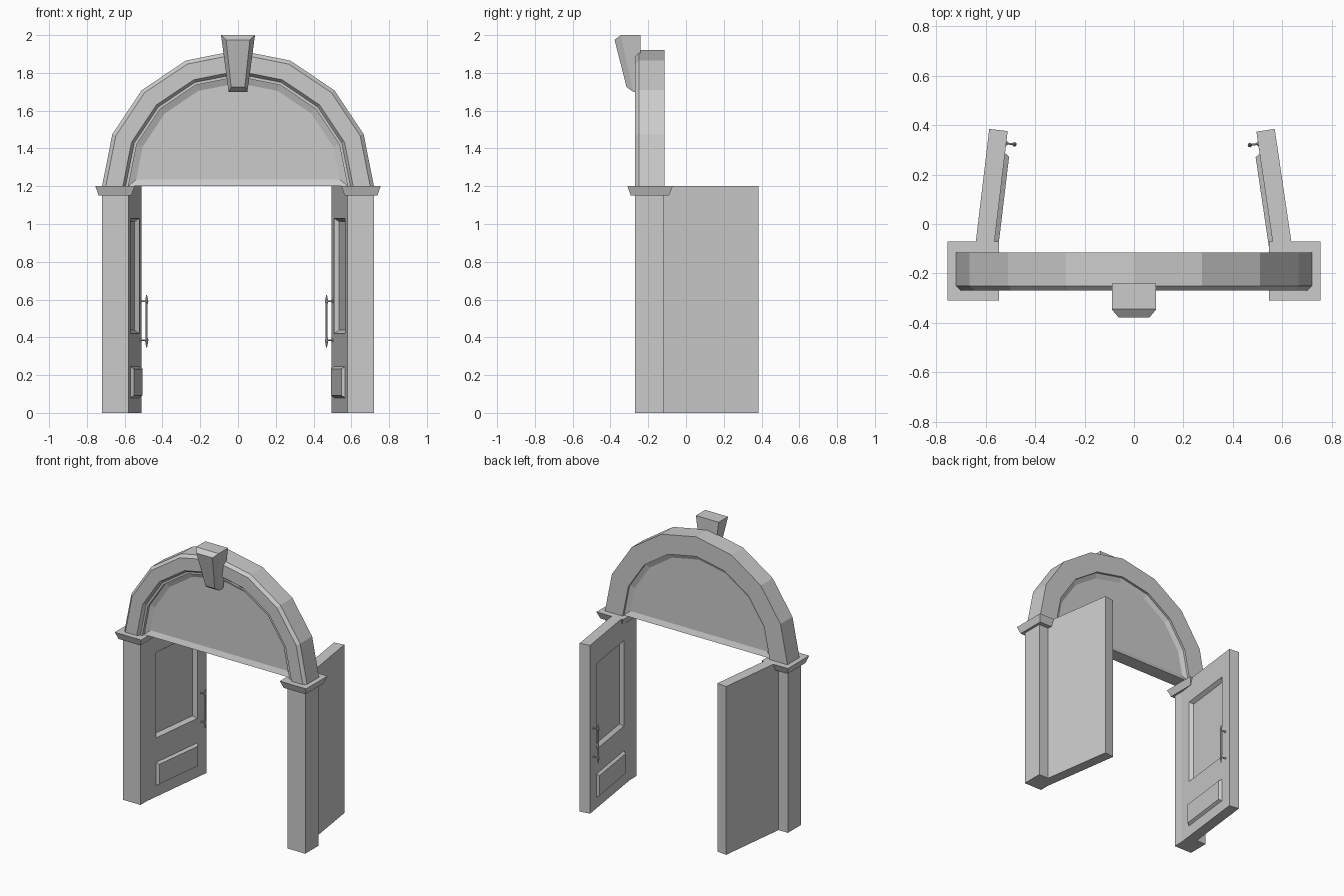
import bpy, bmesh, math
from mathutils import Matrix, Vector

if "Cube" in bpy.data.objects:
    bpy.data.objects.remove(bpy.data.objects["Cube"])


def finish(bm, name):
    bmesh.ops.recalc_face_normals(bm, faces=bm.faces)
    me = bpy.data.meshes.new(name)
    bm.to_mesh(me)
    bm.free()
    ob = bpy.data.objects.new(name, me)
    bpy.context.collection.objects.link(ob)
    return ob


def loft(bm, rings, cap=True):
    """Join equal-length point rings with quads, cap both ends."""
    vs = [[bm.verts.new(p) for p in r] for r in rings]
    n = len(vs[0])
    for a, b in zip(vs, vs[1:]):
        for i in range(n):
            j = (i + 1) % n
            bm.faces.new((a[i], a[j], b[j], b[i]))
    if cap:
        bm.faces.new(vs[0])
        bm.faces.new(vs[-1])


def rect(x0, x1, y0, y1, z):
    return [(x0, y0, z), (x1, y0, z), (x1, y1, z), (x0, y1, z)]


def mirrored(ob):
    ob.modifiers.new("Mirror", 'MIRROR').use_axis[0] = True


# Posts and flared capitals
bm = bmesh.new()
loft(bm, [rect(0.58, 0.72, -0.27, -0.12, z) for z in (0, 1.15)])
mirrored(finish(bm, "post"))
bm = bmesh.new()
loft(bm, [rect(0.565, 0.738, -0.292, -0.09, 1.15),
          rect(0.547, 0.755, -0.31, -0.07, 1.2)])
mirrored(finish(bm, "capital"))

# Arch moulding: profile (radius, y) swept over a half circle of 8 segments
SPRING = 1.2
angles = [math.pi * i / 8 for i in range(9)]
profile = [(0.72, -0.115), (0.72, -0.25), (0.70, -0.27), (0.61, -0.27),
           (0.595, -0.25), (0.58, -0.25), (0.58, -0.115)]
bm = bmesh.new()
loft(bm, [[(r * math.cos(a), y, SPRING + r * math.sin(a)) for r, y in profile]
          for a in angles])
finish(bm, "arch")

# Half-round infill panel, recessed on both faces
bm = bmesh.new()
loft(bm, [[(0.582 * math.cos(a), y, SPRING + 0.582 * math.sin(a)) for a in angles]
          for y in (-0.23, -0.13)])
bmesh.ops.recalc_face_normals(bm, faces=bm.faces)
big = [f for f in bm.faces if abs(f.normal.y) > 0.9]
bmesh.ops.inset_individual(bm, faces=big, thickness=0.035, depth=-0.015,
                           use_even_offset=True)
finish(bm, "arch_panel")

# Keystone: tapered block with chamfered front
bm = bmesh.new()
rings = []
for y0, y1, y2, wb, wt, fb, ft, inset in (
        (-0.24, 0, 0, 0.05, 0.09, 1.70, 2.0, 0),):
    rings.append([(-wb, y0, fb), (wb, y0, fb), (wt, y0, ft), (-wt, y0, ft)])
rings.append([(-0.05, -0.28, 1.70), (0.05, -0.28, 1.70),
              (0.09, -0.345, 2.0), (-0.09, -0.345, 2.0)])
rings.append([(-0.036, -0.315, 1.725), (0.036, -0.315, 1.725),
              (0.063, -0.378, 1.975), (-0.063, -0.378, 1.975)])
loft(bm, rings)
finish(bm, "keystone")


def door_matrix(side, deg):
    """Local x runs along the door, local y out of its inner face."""
    a = math.radians(deg)
    m = Matrix(((math.sin(a), math.cos(a), 0, -0.58),
                (math.cos(a), -math.sin(a), 0, -0.20),
                (0, 0, 1, 0), (0, 0, 0, 1)))
    return Matrix.Diagonal((-side, 1, 1, 1)) @ m


def door(name, mat):
    xs = (0, 0.09, 0.49, 0.58)
    zs = (0, 0.08, 0.245, 0.42, 1.03, 1.2)
    bm = bmesh.new()
    grid = [[bm.verts.new((x, 0, z)) for x in xs] for z in zs]
    faces = {}
    for j in range(5):
        for i in range(3):
            faces[i, j] = bm.faces.new((grid[j][i + 1], grid[j][i],
                                        grid[j + 1][i], grid[j + 1][i + 1]))
    # slab: outer face and rim
    back = [bm.verts.new((x, -0.075, z)) for x, z in
            ((0, 0), (0.58, 0), (0.58, 1.2), (0, 1.2))]
    bm.faces.new(back)
    rims = (grid[0], [r[-1] for r in grid], grid[-1][::-1], [r[0] for r in grid][::-1])
    for k, edge in enumerate(rims):
        bm.faces.new(edge + [back[(k + 1) % 4], back[k]])
    bmesh.ops.recalc_face_normals(bm, faces=bm.faces)
    # raised lower panel, sunken upper panel
    bmesh.ops.inset_individual(bm, faces=[faces[1, 1]], thickness=0.017, depth=0.018)
    bmesh.ops.inset_individual(bm, faces=[faces[1, 3]], thickness=0.025, depth=-0.025)
    bm.transform(mat)
    finish(bm, name)


def handle(name, mat):
    bm = bmesh.new()

    def circle(c, r, u, v, n=8):
        return [Vector(c) + r * (math.cos(t) * Vector(u) + math.sin(t) * Vector(v))
                for t in (2 * math.pi * i / n for i in range(n))]
    # turned vertical bar
    bar = ((0.345, 0.002), (0.365, 0.006), (0.385, 0.009), (0.40, 0.005),
           (0.575, 0.005), (0.59, 0.009), (0.605, 0.006), (0.625, 0.002))
    loft(bm, [circle((0.53, 0.034, z), r, (1, 0, 0), (0, 1, 0)) for z, r in bar])
    # stand-offs with a small base
    for z in (0.385, 0.59):
        loft(bm, [circle((0.53, y, z), r, (1, 0, 0), (0, 0, 1))
                  for y, r in ((-0.002, 0.009), (0.004, 0.009), (0.006, 0.004), (0.034, 0.004))])
    bm.transform(mat)
    finish(bm, name)


# Two doors standing open at slightly different angles
for label, side, deg in (("left", -1, 6.8), ("right", 1, 8.4)):
    m = door_matrix(side, deg)
    door(label + "_door", m)
    handle(label + "_handle", m)
